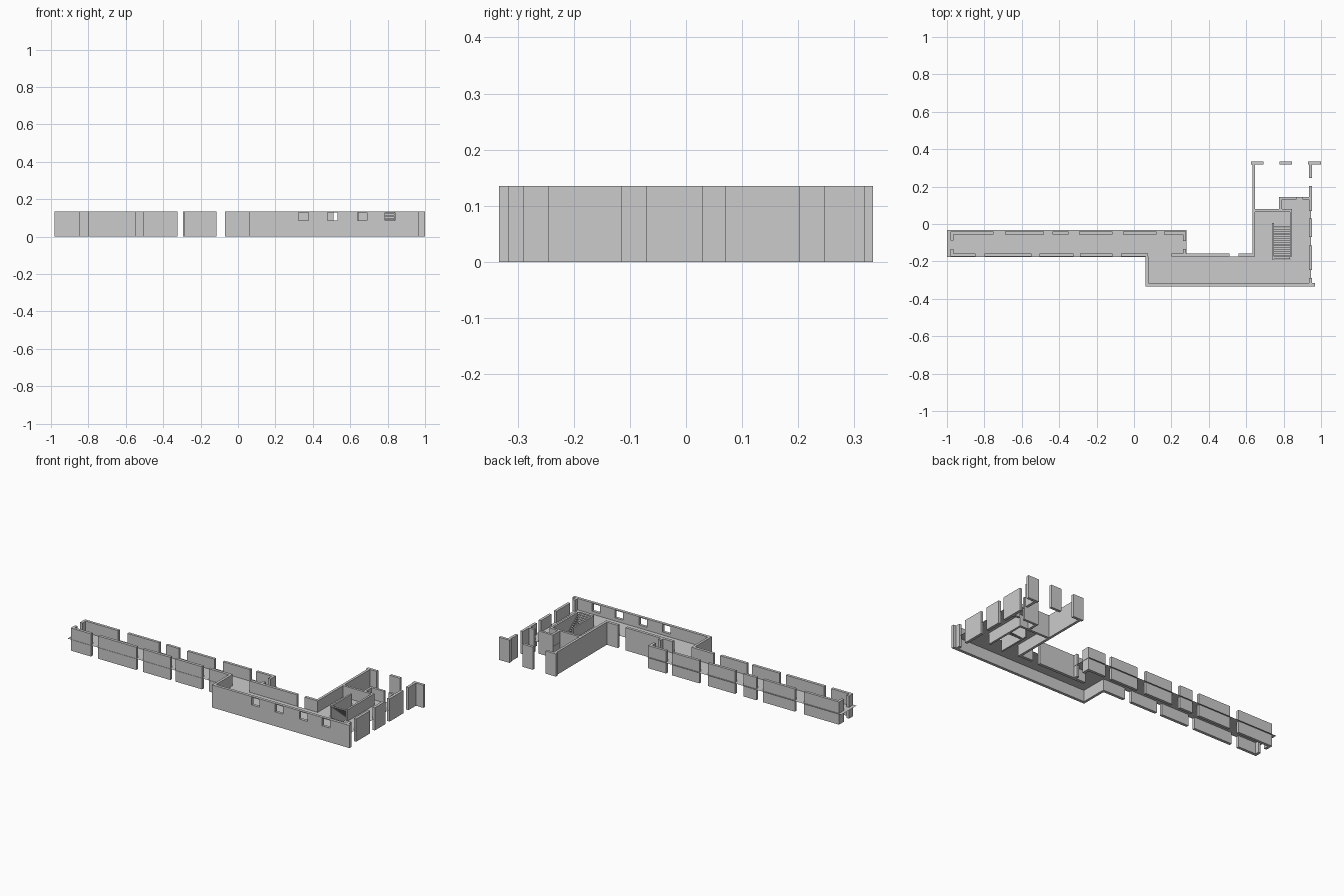
import bpy, bmesh
from mathutils import Matrix, Vector

if "Cube" in bpy.data.objects:
    bpy.data.objects.remove(bpy.data.objects["Cube"])

H = 0.135      # wall height
FLOOR = 0.067  # level of the floor sheets


def new_object(name, bm):
    mesh = bpy.data.meshes.new(name)
    bm.to_mesh(mesh)
    bm.free()
    ob = bpy.data.objects.new(name, mesh)
    bpy.context.collection.objects.link(ob)
    return ob


def boxes(name, items):
    """One object made of boxes (x0, x1, y0, y1, z0, z1)."""
    bm = bmesh.new()
    for x0, x1, y0, y1, z0, z1 in items:
        m = Matrix.Translation(((x0 + x1) / 2, (y0 + y1) / 2, (z0 + z1) / 2))
        m = m @ Matrix.Diagonal((x1 - x0, y1 - y0, z1 - z0, 1))
        bmesh.ops.create_cube(bm, size=1, matrix=m)
    return new_object(name, bm)


def wall_x(name, y0, y1, spans):
    """Wall segments running along x."""
    return boxes(name, [(a, b, y0, y1, 0, H) for a, b in spans])


def wall_y(name, x0, x1, spans):
    """Wall segments running along y."""
    return boxes(name, [(x0, x1, a, b, 0, H) for a, b in spans])


def floor(name, rects):
    """Flat sheet made of rectangles (x0, x1, y0, y1)."""
    bm = bmesh.new()
    for x0, x1, y0, y1 in rects:
        bm.faces.new([bm.verts.new((x, y, FLOOR)) for x, y in
                      ((x0, y0), (x1, y0), (x1, y1), (x0, y1))])
    bmesh.ops.remove_doubles(bm, verts=bm.verts, dist=1e-5)
    return new_object(name, bm)


# Long west wing
wall_x("west_wing_front_wall", -0.175, -0.158,
       [(-0.98, -0.847), (-0.80, -0.548), (-0.505, -0.323), (-0.29, -0.115), (-0.07, 0.075)])
wall_x("west_wing_back_wall", -0.057, -0.041,
       [(-0.98, -0.75), (-0.69, -0.48), (-0.435, -0.35), (-0.295, -0.115), (-0.06, 0.12), (0.16, 0.278)])
wall_y("west_wing_left_wall", -0.98, -0.964, [(-0.158, -0.135), (-0.088, -0.057)])
wall_y("west_wing_right_wall", 0.262, 0.278, [(-0.158, -0.135), (-0.09, -0.057)])
floor("west_wing_floor", [(-1.0, 0.28, -0.177, -0.033)])

# Hall: front wall with four cut windows
front = wall_x("hall_front_wall", -0.333, -0.316, [(0.062, 0.968)])
cutter = boxes("window_cutter", [(x, x + 0.053, -0.36, -0.29, 0.085, 0.13)
                                 for x in (0.323, 0.478, 0.638, 0.787)])
cutter.hide_render = True
cutter.hide_set(True)
mod = front.modifiers.new("windows", 'BOOLEAN')
mod.object = cutter
mod.solver = 'EXACT'

# Hall: remaining outer walls
wall_y("hall_west_wall", 0.062, 0.077, [(-0.316, -0.175)])
wall_x("hall_back_wall", -0.175, -0.158, [(0.20, 0.51), (0.56, 0.633)])
wall_y("hall_east_wall", 0.935, 0.951,
       [(-0.316, -0.29), (-0.245, -0.115), (-0.07, 0.03), (0.07, 0.202), (0.247, 0.317)])
wall_y("north_room_west_wall", 0.633, 0.648, [(-0.175, 0.317)])
wall_x("north_room_back_wall", 0.317, 0.333, [(0.625, 0.692), (0.777, 0.845), (0.93, 1.0)])

# Inner partitions
wall_x("stair_room_back_wall", 0.065, 0.079, [(0.648, 0.845)])
wall_y("stair_room_east_wall", 0.833, 0.845, [(-0.175, 0.065)])
wall_y("stair_divider", 0.738, 0.748, [(-0.19, 0.005)])
wall_y("lobby_west_wall", 0.776, 0.79, [(0.079, 0.145)])
wall_x("lobby_back_wall", 0.131, 0.145, [(0.79, 0.87), (0.90, 0.935)])

# Hall floor with the stair opening left out
floor("hall_floor", [(0.065, 0.945, -0.325, -0.19), (0.065, 0.64, -0.19, -0.175),
                     (0.64, 0.748, -0.19, 0.075), (0.748, 0.835, -0.015, 0.075),
                     (0.835, 0.945, -0.19, 0.075), (0.775, 0.945, 0.075, 0.145)])

# Open stair treads rising towards the front
n = 17
boxes("stair_treads", [(0.748, 0.833, -0.03 - i * 0.0098, -0.018 - i * 0.0098,
                        i * 0.0081, i * 0.0081 + 0.003) for i in range(n)])
